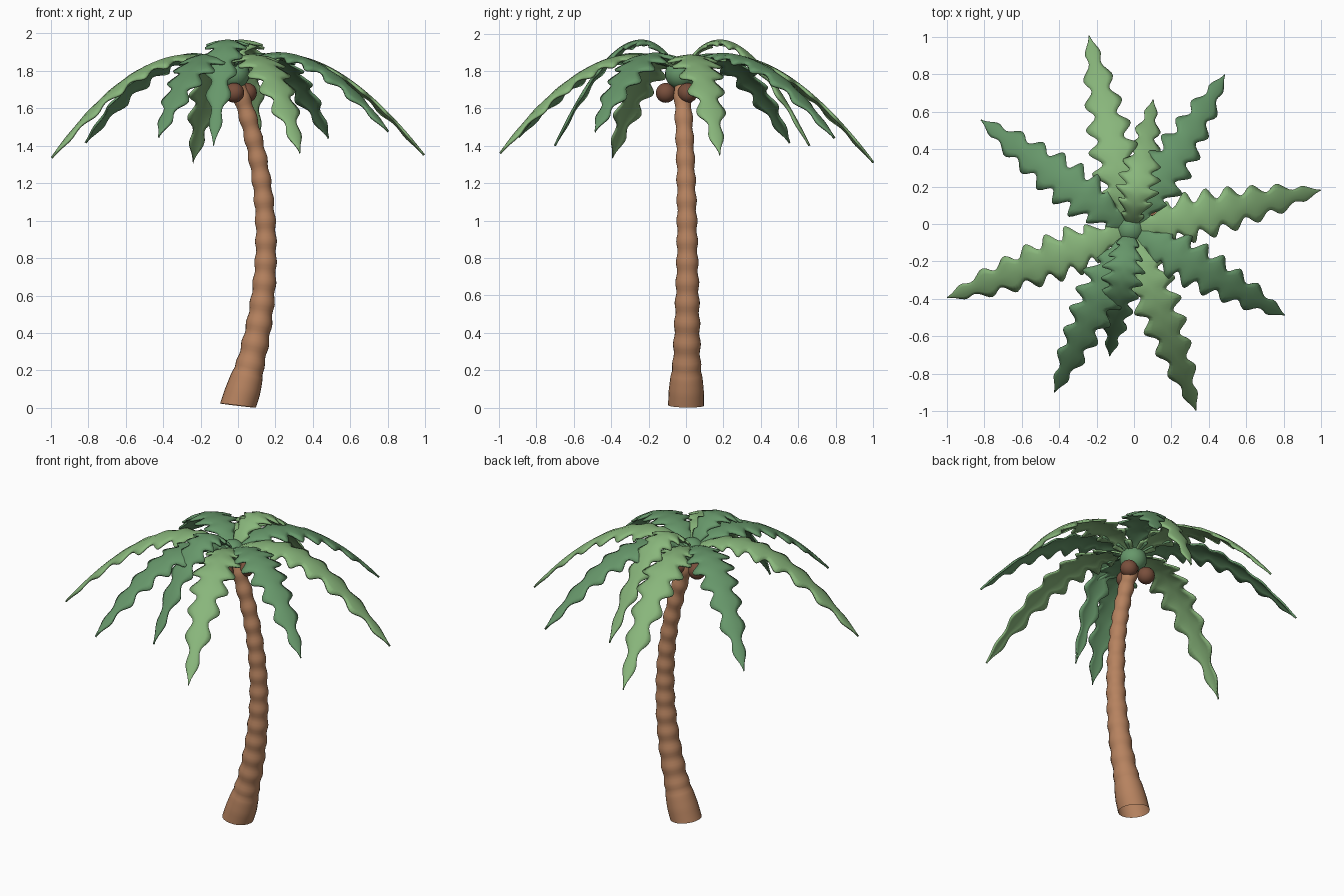
import bpy, bmesh, math
from mathutils import Vector

if "Cube" in bpy.data.objects:
    bpy.data.objects.remove(bpy.data.objects["Cube"])

CROWN = Vector((-0.02, -0.03, 0))


def material(name, rgb):
    m = bpy.data.materials.new(name)
    m.diffuse_color = (*rgb, 1)
    m.use_nodes = True
    m.node_tree.nodes["Principled BSDF"].inputs["Base Color"].default_value = m.diffuse_color
    return m


LIGHT = material("light green", (0.25, 0.47, 0.20))
DARK = material("deep green", (0.135, 0.31, 0.145))
BARK = material("bark brown", (0.47, 0.225, 0.115))
NUT = material("nut brown", (0.19, 0.078, 0.045))


def grid_object(name, rows, mat, closed=False):
    """Skin a list of equally long point rows with quads."""
    bm = bmesh.new()
    vs = [[bm.verts.new(p) for p in row] for row in rows]
    n = len(rows[0])
    for a, b in zip(vs, vs[1:]):
        for j in range(n if closed else n - 1):
            k = (j + 1) % n
            bm.faces.new((a[j], a[k], b[k], b[j]))
    for f in bm.faces:
        f.smooth = True
    me = bpy.data.meshes.new(name)
    bm.to_mesh(me)
    bm.free()
    me.materials.append(mat)
    ob = bpy.data.objects.new(name, me)
    bpy.context.collection.objects.link(ob)
    return ob


def lerp_table(table, x):
    for (x0, y0), (x1, y1) in zip(table, table[1:]):
        if x <= x1:
            return y0 + (y1 - y0) * (x - x0) / (x1 - x0)
    return table[-1][1]


# Trunk: bent, ringed tube, open at the bottom
P = [Vector(p) for p in ((0, 0, 0.012), (0.2, 0.01, 0.6), (0.205, 0.015, 1.18), (-0.02, -0.025, 1.77))]
RADII = [(0, 0.096), (0.045, 0.094), (0.085, 0.086), (0.115, 0.075), (0.25, 0.067),
         (0.45, 0.056), (0.7, 0.049), (1, 0.044)]
rows = []
for i in range(97):
    t = i / 96
    s = 1 - t
    c = P[0] * s**3 + P[1] * 3 * s * s * t + P[2] * 3 * s * t * t + P[3] * t**3
    d = (P[1] - P[0]) * s * s + (P[2] - P[1]) * 2 * s * t + (P[3] - P[2]) * t * t
    d.x *= min(1, 0.35 + 8 * t)          # flatten the foot
    d.normalize()
    u = Vector((0, 1, 0)).cross(d).normalized()
    v = d.cross(u)
    r = lerp_table(RADII, t)
    if t > 0.1:
        r += 0.004 * math.cos(2 * math.pi * 16 * t)
    rows.append([c + r * (u * math.cos(a) + v * math.sin(a))
                 for a in (2 * math.pi * k / 24 for k in range(24))])
grid_object("trunk", rows, BARK, closed=True)


def ball(name, loc, r, mat):
    bpy.ops.mesh.primitive_uv_sphere_add(segments=24, ring_count=14, radius=r, location=loc)
    ob = bpy.context.object
    ob.name = name
    ob.data.materials.append(mat)
    bpy.ops.object.shade_smooth()


# Crown hub and nuts below it
ball("crown_hub", CROWN + Vector((0, 0, 1.785)), 0.082, DARK)
for k, deg in enumerate((-90, 30, 150)):
    a = math.radians(deg)
    ball(f"nut_{k + 1}", CROWN + Vector((0.078 * math.cos(a), 0.078 * math.sin(a), 1.683)), 0.053, NUT)

# Fronds: arched, toothed blades with drooping sides
WIDTH = [(0, 0.045), (0.12, 0.09), (0.3, 0.138), (0.5, 0.13), (0.8, 0.082), (0.92, 0.045), (1, 0.001)]
TEETH, STEPS = 8, 9


def frond(name, deg, length, tip_z, mat, ctrl, scale=1.0):
    a = math.radians(deg)
    out = Vector((math.cos(a), math.sin(a), 0))
    side = Vector((-out.y, out.x, 0))
    p0, p2 = (0.02, 1.815), (length, tip_z)
    rows = []
    n = TEETH * STEPS
    for i in range(n + 1):
        t = i / n
        s = 1 - t
        r, z = (p0[k] * s * s + 2 * ctrl[k] * s * t + p2[k] * t * t for k in (0, 1))
        dr, dz = ((ctrl[k] - p0[k]) * s + (p2[k] - ctrl[k]) * t for k in (0, 1))
        tan = (out * dr + Vector((0, 0, dz))).normalized()
        up = tan.cross(side)
        wave = 0.5 - 0.5 * math.cos(2 * math.pi * TEETH * t)
        w = scale * lerp_table(WIDTH, t)
        w *= 0.52 + 0.48 * wave
        row = []
        for f in (-1, -0.6, 0, 0.6, 1):
            lean = 0.028 * wave * f * f * (1 - t)       # teeth lean to the tip
            row.append(CROWN + out * r + Vector((0, 0, z)) + side * (f * w)
                       - up * (0.24 * w * f * f) + tan * lean)
        rows.append(row)
    ob = grid_object(name, rows, mat)
    mod = ob.modifiers.new("thickness", 'SOLIDIFY')
    mod.thickness = 0.012
    mod.offset = 0


MAIN = [(11.7, 1.035, 1.35), (58.6, 0.965, 1.44), (102, 1.055, 1.31), (143.7, 0.985, 1.415),
        (200.4, 1.04, 1.335), (245, 0.955, 1.445), (290, 1.025, 1.36), (331, 0.94, 1.475)]
for k, (deg, length, tip) in enumerate(MAIN):
    frond(f"frond_{k + 1}", deg, length, tip, DARK if k % 2 else LIGHT, (0.44 * length, 2.075))

# Two shorter upper fronds that arch higher
frond("upper_frond_back", 80, 0.70, 1.40, LIGHT, (0.28, 2.25), 0.85)
frond("upper_frond_front", 260.7, 0.68, 1.40, DARK, (0.28, 2.25), 0.85)
